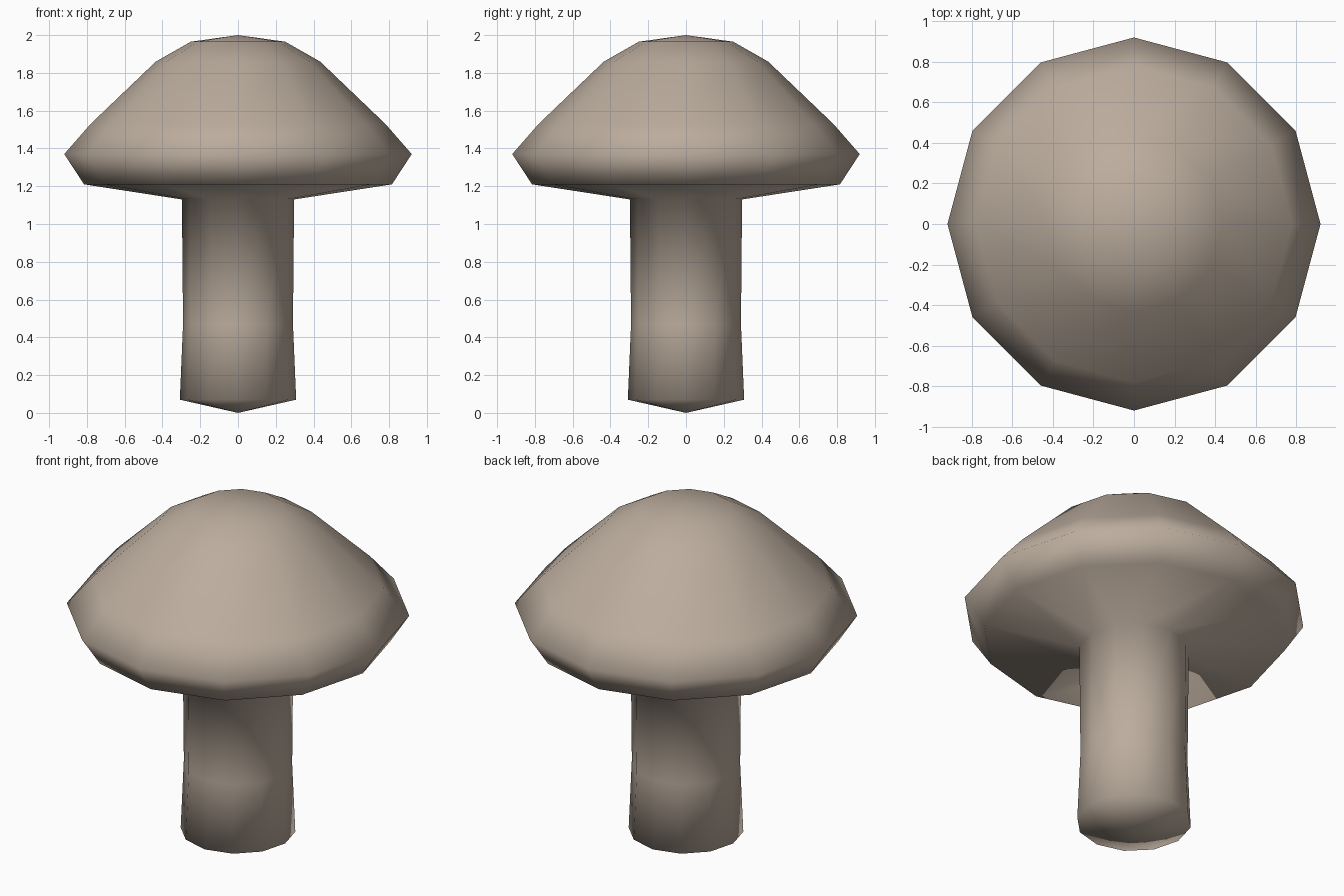
import bpy, bmesh, math

if "Cube" in bpy.data.objects:
    bpy.data.objects.remove(bpy.data.objects["Cube"])

SIDES = 12
# (radius, height) from the foot tip to the cap tip
PROFILE = [(0, 0), (0.308, 0.07), (0.291, 0.47), (0.297, 1.13), (0.815, 1.21),
           (0.92, 1.37), (0.78, 1.53), (0.435, 1.86), (0.25, 1.965), (0, 2.0)]

clay = bpy.data.materials.new("warm beige")
clay.diffuse_color = (0.50, 0.415, 0.34, 1)
clay.use_nodes = True
clay.node_tree.nodes["Principled BSDF"].inputs["Base Color"].default_value = clay.diffuse_color


def lathe(name, profile, mat):
    """Revolve a closed profile with pointed ends into a smooth solid."""
    bm = bmesh.new()
    rings = []
    for r, z in profile:
        n = SIDES if r else 1
        rings.append([bm.verts.new((r * math.cos(i * math.tau / SIDES),
                                    r * math.sin(i * math.tau / SIDES), z))
                      for i in range(n)])
    for a, b in zip(rings, rings[1:]):
        for i in range(SIDES):
            j = (i + 1) % SIDES
            loop = [a[i % len(a)], a[j % len(a)], b[j % len(b)], b[i % len(b)]]
            bm.faces.new(list(dict.fromkeys(loop)))
    bmesh.ops.recalc_face_normals(bm, faces=bm.faces)
    for f in bm.faces:
        f.smooth = True
    mesh = bpy.data.meshes.new(name)
    bm.to_mesh(mesh)
    bm.free()
    mesh.materials.append(mat)
    obj = bpy.data.objects.new(name, mesh)
    bpy.context.collection.objects.link(obj)
    return obj


# Stem and cap form one continuous smooth skin
lathe("mushroom", PROFILE, clay)
